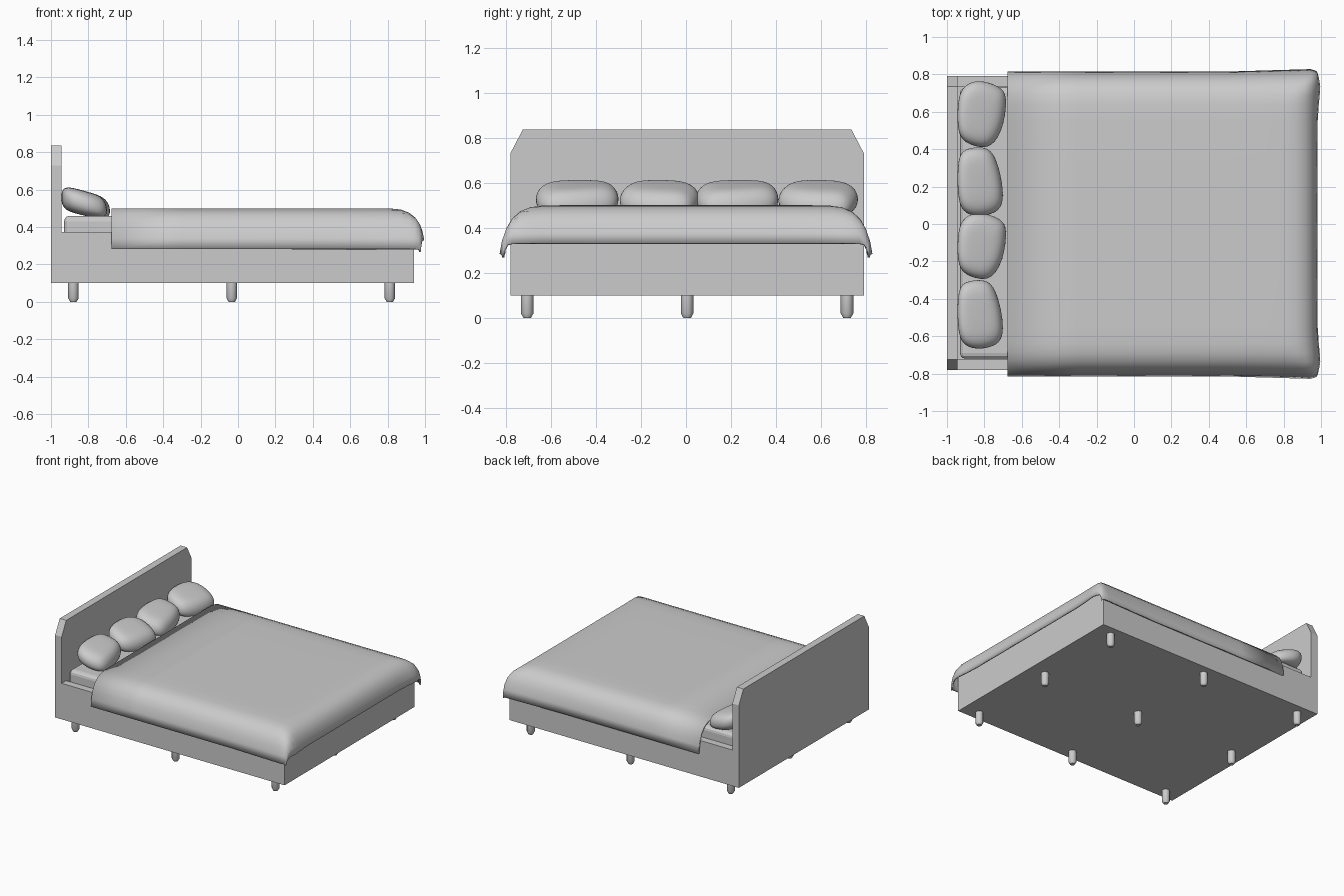
import bpy, bmesh, math

if "Cube" in bpy.data.objects:
    bpy.data.objects.remove(bpy.data.objects["Cube"])

Y0 = 0.005  # slight sideways offset of the frame


def finish(name, bm, smooth=None):
    bmesh.ops.recalc_face_normals(bm, faces=bm.faces)
    me = bpy.data.meshes.new(name)
    bm.to_mesh(me)
    bm.free()
    ob = bpy.data.objects.new(name, me)
    bpy.context.collection.objects.link(ob)
    if smooth:
        bpy.ops.object.select_all(action='DESELECT')
        ob.select_set(True)
        bpy.context.view_layer.objects.active = ob
        bpy.ops.object.shade_smooth_by_angle(angle=math.radians(smooth))
    return ob


def loft(name, rings, smooth=None):
    """Closed solid through equal-length rings of points, capped at both ends."""
    bm = bmesh.new()
    vs = [[bm.verts.new(p) for p in r] for r in rings]
    n = len(vs[0])
    for a, b in zip(vs, vs[1:]):
        for i in range(n):
            bm.faces.new((a[i], a[(i + 1) % n], b[(i + 1) % n], b[i]))
    bm.faces.new(vs[0][::-1])
    bm.faces.new(vs[-1])
    return finish(name, bm, smooth)


def slab(name, x0, x1, y0, y1, z0, z1):
    pts = [(x0, y0), (x1, y0), (x1, y1), (x0, y1)]
    return loft(name, [[(x, y, z) for x, y in pts] for z in (z0, z1)])


# Headboard with clipped upper corners
half = [(0.785, 0.10), (0.785, 0.73), (0.73, 0.835)]
outline = half + [(-y, z) for y, z in reversed(half)]
loft("headboard", [[(x, y + Y0, z) for y, z in outline] for x in (-1.0, -0.945)])

# U-shaped rails and base panel
u = [(-0.945, -0.785), (0.94, -0.785), (0.94, 0.785), (-0.945, 0.785),
     (-0.945, 0.73), (0.885, 0.73), (0.885, -0.73), (-0.945, -0.73)]
loft("bed_rails", [[(x, y + Y0, z) for x, y in u] for z in (0.10, 0.375)])
slab("base_panel", -0.945, 0.885, -0.73 + Y0, 0.73 + Y0, 0.10, 0.20)

# Mattress with rounded edges
mat = slab("mattress", -0.93, 0.88, -0.725 + Y0, 0.725 + Y0, 0.20, 0.46)
bev = mat.modifiers.new("round", 'BEVEL')
bev.width, bev.segments = 0.03, 3

# Nine legs with tapered feet
for x in (-0.88, -0.033, 0.812):
    for y in (-0.71, 0.0, 0.71):
        rings = []
        for r, z in ((0.017, 0.0), (0.028, 0.02), (0.028, 0.10)):
            rings.append([(x + r * math.cos(k * math.pi / 6),
                           y + Y0 + r * math.sin(k * math.pi / 6), z) for k in range(12)])
        loft("leg", rings, 40)

# Duvet: side and foot drop profiles combined into one draped sheet
side = [(0.0, 0), (0.3, 0), (0.55, 0), (0.64, 0.002), (0.69, 0.009), (0.735, 0.027),
        (0.77, 0.06), (0.793, 0.105), (0.808, 0.16), (0.815, 0.217)]
foot = [(-0.675, 0), (-0.3, 0), (0.1, 0), (0.5, 0), (0.7, 0), (0.82, 0.001), (0.87, 0.006),
        (0.915, 0.024), (0.945, 0.05), (0.966, 0.085), (0.977, 0.125), (0.982, 0.17)]
across = [(-y, d) for y, d in reversed(side[1:])] + side
bm = bmesh.new()
grid = []
for x, dx in foot:
    row = []
    for y, dy in across:
        d = min((dx ** 4 + dy ** 4) ** 0.25, 0.232)
        near = max(0.0, (x - 0.5) / 0.48)
        flare = 0.014 * near * (dy / 0.217)
        if x > 0.95:
            flare -= 0.4 * (x - 0.95) * (dy / 0.217)
        px = x + 0.016 * max(0, 1 - abs(abs(y) - 0.73) / 0.15) * (dx / 0.17)
        px -= 0.012 * (dx / 0.17) * (dy / 0.217)
        row.append(bm.verts.new((px, y + math.copysign(flare, y), 0.5 - d)))
    grid.append(row)
for a, b in zip(grid, grid[1:]):
    for i in range(len(a) - 1):
        bm.faces.new((a[i], b[i], b[i + 1], a[i + 1]))
duvet = finish("duvet", bm, 50)
if duvet.data.polygons[0].normal.z < 0:
    duvet.data.flip_normals()
sol = duvet.modifiers.new("thickness", 'SOLIDIFY')
sol.thickness, sol.offset = 0.012, -1

# Four slumped pillows: two plan outlines, each used twice
plan_a = [(-0.945, 0.05), (-0.92, 0.14), (-0.84, 0.185), (-0.72, 0.145), (-0.685, 0.10),
          (-0.695, -0.02), (-0.72, -0.11), (-0.775, -0.19), (-0.88, -0.165), (-0.945, -0.12)]
plan_b = [(-0.945, 0.14), (-0.89, 0.175), (-0.775, 0.185), (-0.735, 0.10), (-0.71, 0.0),
          (-0.70, -0.13), (-0.755, -0.175), (-0.84, -0.19), (-0.915, -0.165), (-0.945, -0.08)]
layers = [(0.45, -0.066), (0.80, -0.06), (0.98, -0.035), (1.03, 0.0),
          (0.98, 0.035), (0.80, 0.062), (0.45, 0.07)]
for plan, yc in ((plan_a, 0.59), (plan_b, 0.23), (plan_a, -0.115), (plan_b, -0.48)):
    rings = []
    for s, h in layers:
        ring = []
        for x, y in plan:
            px = max(-0.945, -0.825 + (x + 0.825) * s * 1.03)
            z = max(0.455, 0.525 - 0.28 * (px + 0.825) + h)
            ring.append((px, yc + y * s, z))
        rings.append(ring)
    pillow = loft("pillow", rings, 180)
    pillow.modifiers.new("soft", 'SUBSURF').levels = 2
    pillow.modifiers["soft"].render_levels = 2
